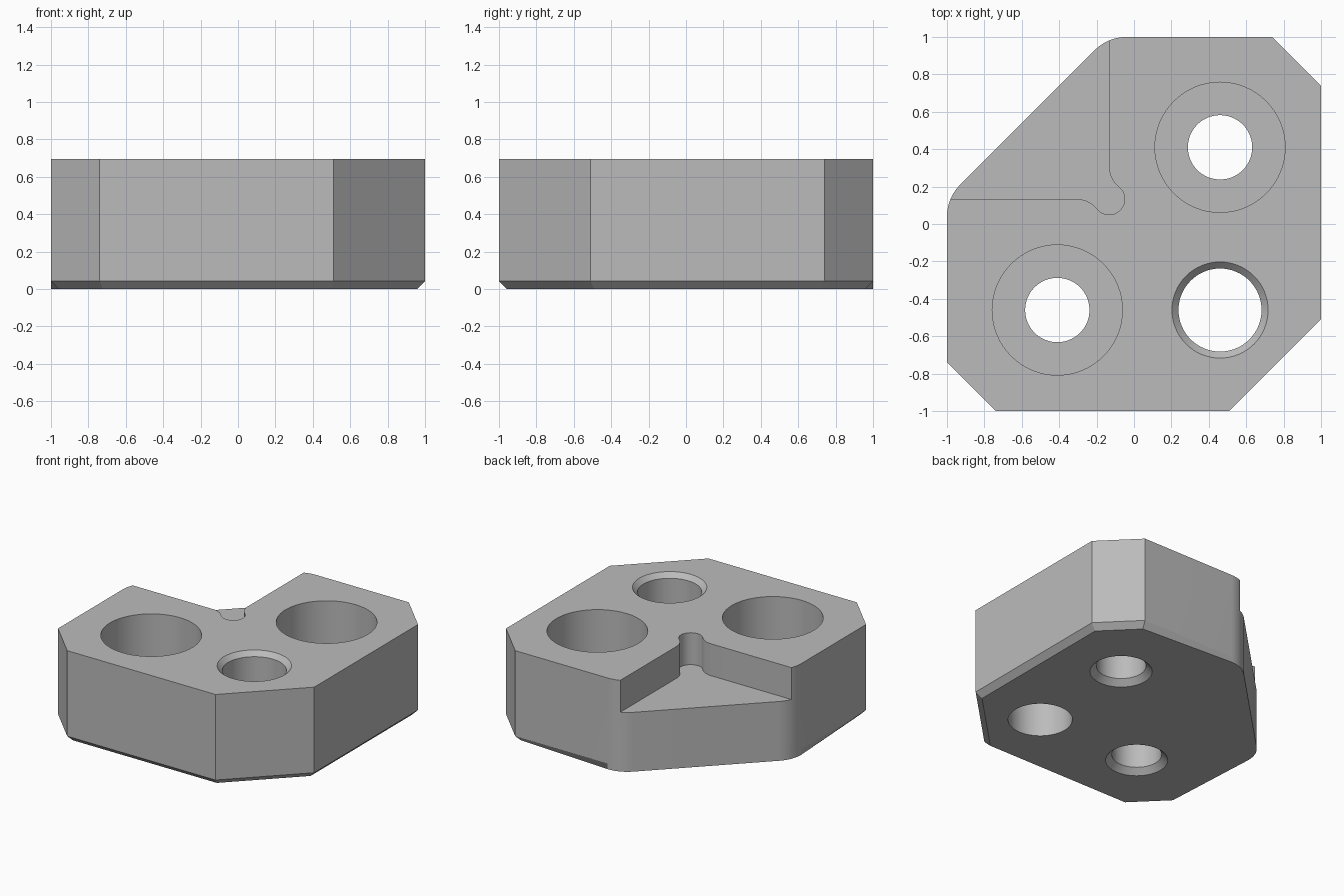
import bpy, bmesh
from math import cos, sin, radians, hypot, atan2, degrees

HEIGHT = 0.695
CHAMFER = 0.043
BIG = 1.4

cube = bpy.data.objects.get("Cube")
if cube:
    bpy.data.objects.remove(cube, do_unlink=True)

grey = bpy.data.materials.new("machined grey")
grey.use_nodes = True
COLOUR = (0.5, 0.5, 0.5, 1)
grey.diffuse_color = COLOUR
grey.node_tree.nodes["Principled BSDF"].inputs["Base Color"].default_value = COLOUR


def arc(cx, cy, r, start, end, n):
    angles = [radians(start + (end - start) * i / n) for i in range(n + 1)]
    return [(cx + r * cos(a), cy + r * sin(a)) for a in angles]


def mirrored(half):
    """Close a half outline by reflecting it across the diagonal y = -x."""
    return half + [(-y, -x) for x, y in reversed(half)]


def add_object(name, bm):
    bmesh.ops.recalc_face_normals(bm, faces=bm.faces[:])
    mesh = bpy.data.meshes.new(name)
    bm.to_mesh(mesh)
    bm.free()
    mesh.materials.append(grey)
    obj = bpy.data.objects.new(name, mesh)
    bpy.context.collection.objects.link(obj)
    return obj


def loft(rings):
    """Join matching rings of points into a closed solid."""
    bm = bmesh.new()
    loops = [[bm.verts.new(p) for p in ring] for ring in rings]
    for low, high in zip(loops, loops[1:]):
        for i in range(len(low)):
            j = (i + 1) % len(low)
            bm.faces.new((low[i], low[j], high[j], high[i]))
    bm.faces.new(loops[0][::-1])
    bm.faces.new(loops[-1])
    return bm


def prism(outline, z0, z1):
    return loft([[(x, y, z) for x, y in outline] for z in (z0, z1)])


def turned(x, y, profile, sides=64):
    """Turned cutter from (radius, height) pairs."""
    return loft([[(px, py, z) for px, py in arc(x, y, r, 0, 360, sides)[:-1]]
                 for r, z in profile])


# Block: cut corners, two rounded corners, chamfered bottom rim
outline = mirrored([(1, -0.51), (1, 0.74), (0.74, 1)]
                   + arc(-0.04, 0.76, 0.24, 90, 135, 10))
bm = prism(outline, 0, HEIGHT)
rim = [e for e in bm.edges if all(v.co.z < 0.001 for v in e.verts)]
bmesh.ops.bevel(bm, geom=rim, offset=CHAMFER, segments=1, profile=0.5,
                affect='EDGES', clamp_overlap=False)
block = add_object("drilled_block", bm)

# Corner pocket with a relieved inner corner
corner, relief, fillet = 0.133, 0.083, 0.137
rise = ((fillet + relief) ** 2 - fillet ** 2) ** 0.5
turn = degrees(atan2(rise, fillet))
half = ([(-BIG, BIG), (-corner, BIG)]
        + arc(fillet - corner, corner + rise, fillet, 180, 180 + turn, 10)
        + arc(-corner, corner, relief, turn, -45, 12)[1:])
pocket = half + [(-y, -x) for x, y in reversed(half[1:-1])]
cutters = [add_object("pocket_cutter", prism(pocket, 0.452, 1))]

# Two counterbored holes, countersunk underneath
bore, shaft, shelf = 0.348, 0.172, 0.33
for name, x, y in (("back", 0.46, 0.41), ("front", -0.41, -0.46)):
    profile = [(shaft + 2 * CHAMFER, -CHAMFER), (shaft, CHAMFER),
               (shaft, shelf), (bore, shelf), (bore, 1)]
    cutters.append(add_object(name + "_bore_cutter", turned(x, y, profile)))

# Plain hole, countersunk on top
profile = [(0.222, -0.1), (0.222, HEIGHT - 0.035), (0.292, HEIGHT + 0.035)]
cutters.append(add_object("plain_hole_cutter", turned(0.46, -0.46, profile)))

# Cut the block and discard the cutters
bpy.ops.object.select_all(action='DESELECT')
bpy.context.view_layer.objects.active = block
block.select_set(True)
for cutter in cutters:
    cutter.hide_render = True
    cut = block.modifiers.new(cutter.name, 'BOOLEAN')
    cut.operation = 'DIFFERENCE'
    cut.solver = 'EXACT'
    cut.object = cutter
    bpy.ops.object.modifier_apply(modifier=cut.name)
    bpy.data.objects.remove(cutter, do_unlink=True)

bpy.ops.object.shade_smooth_by_angle(angle=radians(25))
